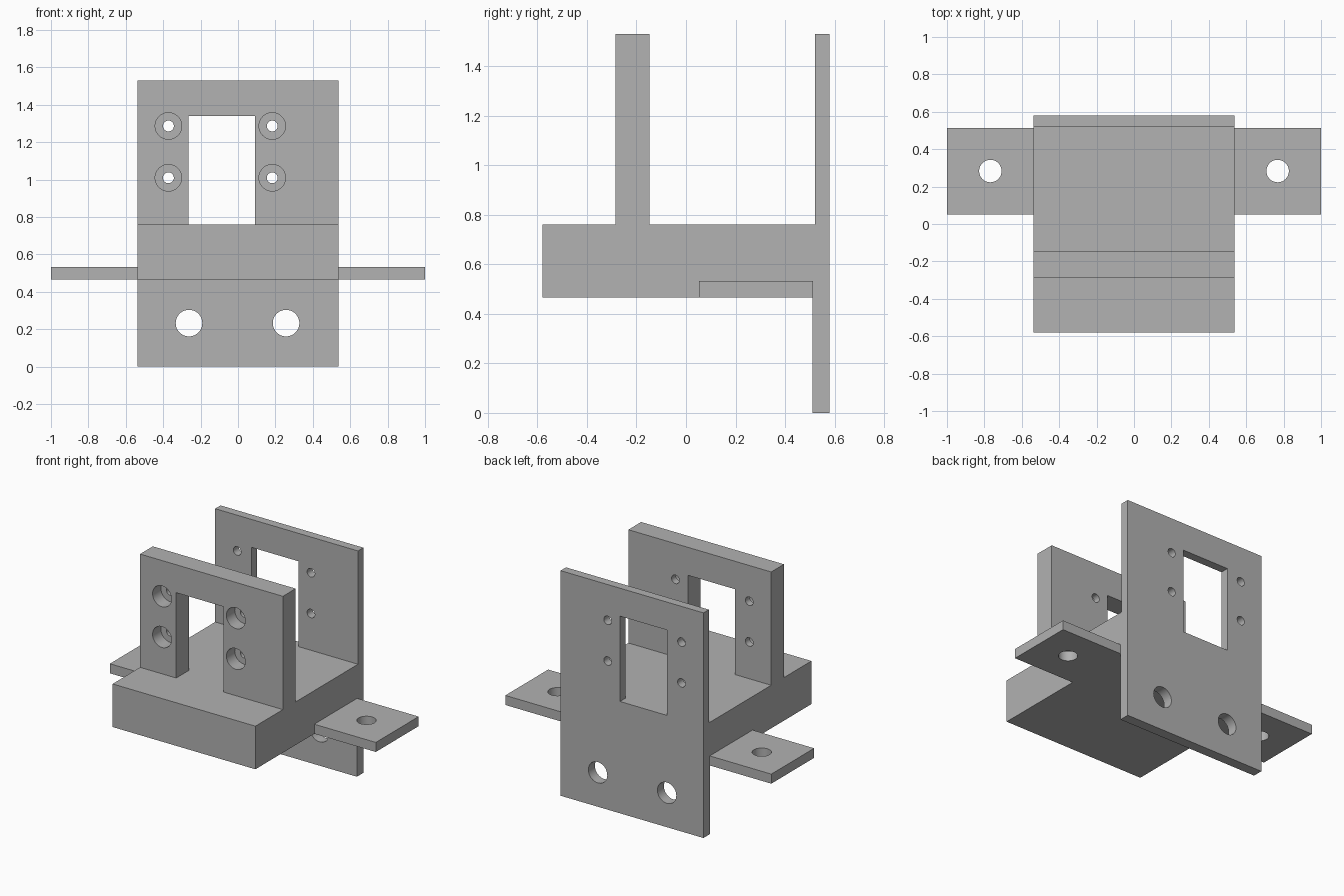
import bpy
import math

default_cube = bpy.data.objects.get("Cube")
if default_cube:
    bpy.data.objects.remove(default_cube, do_unlink=True)

# Single flat colour
grey = bpy.data.materials.new("light_grey")
grey.use_nodes = True
COLOUR = (0.445, 0.445, 0.445, 1)
grey.diffuse_color = COLOUR
grey.node_tree.nodes["Principled BSDF"].inputs["Base Color"].default_value = COLOUR


def finish(name):
    obj = bpy.context.object
    obj.name = obj.data.name = name
    obj.data.materials.append(grey)
    bpy.ops.object.transform_apply(location=True, rotation=True, scale=True)
    return obj


def box(name, x, y, z):
    """Box given by its (low, high) extent on each axis."""
    spans = (x, y, z)
    bpy.ops.mesh.primitive_cube_add(size=1, location=[sum(s) / 2 for s in spans])
    bpy.context.object.scale = [hi - lo for lo, hi in spans]
    return finish(name)


def rod(radius, centre, length, along_y=True):
    """Round cutter running along y or z."""
    turn = (math.pi / 2, 0, 0) if along_y else (0, 0, 0)
    bpy.ops.mesh.primitive_cylinder_add(vertices=48, radius=radius, depth=length,
                                        location=centre, rotation=turn)
    return finish("cutter")


def cut(target, cutters):
    """Subtract each cutter from the target, then discard it."""
    for cutter in cutters:
        cutter.hide_render = True
        bpy.ops.object.select_all(action='DESELECT')
        target.select_set(True)
        bpy.context.view_layer.objects.active = target
        mod = target.modifiers.new("cut", 'BOOLEAN')
        mod.operation = 'DIFFERENCE'
        mod.solver = 'EXACT'
        mod.object = cutter
        bpy.ops.object.modifier_apply(modifier=mod.name)
        bpy.data.objects.remove(cutter, do_unlink=True)
    bpy.ops.object.shade_smooth_by_angle(angle=math.radians(30))


# Main dimensions
WIDTH = (-0.537, 0.537)
FLOOR, TOP, UNDER = 0.76, 1.53, 0.467
FRONT, BACK = -0.58, 0.58
WALL = (-0.285, -0.148)
SCREWS = [(x, z) for x in (-0.372, 0.183) for z in (1.01, 1.287)]
BORE_DEPTH = 0.09


def window(y):
    return box("cutter", (-0.265, 0.09), (y - 0.2, y + 0.2), (FLOOR - 0.1, 1.34))


# Base block
box("base_block", WIDTH, (FRONT, BACK), (UNDER, FLOOR))

# Front wall: open window, screw holes with counterbores on the front
front_wall = box("front_wall", WIDTH, WALL, (FLOOR, TOP))
cut(front_wall, [window(WALL[0])]
    + [rod(0.071, (x, WALL[0], z), 2 * BORE_DEPTH) for x, z in SCREWS]
    + [rod(0.029, (x, WALL[1], z), 0.4) for x, z in SCREWS])

# Upper rear plate: same window and plain screw holes
rear_plate = box("rear_plate_upper", WIDTH, (0.522, BACK), (FLOOR, TOP))
cut(rear_plate, [window(BACK)] + [rod(0.029, (x, BACK, z), 0.4) for x, z in SCREWS])

# Lower rear plate: two mounting holes
lower_plate = box("rear_plate_lower", WIDTH, (0.51, BACK), (0, UNDER))
cut(lower_plate, [rod(0.071, (x, BACK, 0.233), 0.4) for x in (-0.262, 0.257)])

# Side tabs, each with one vertical hole
for side, name in ((1, "left_tab"), (-1, "right_tab")):
    ends = sorted((side * WIDTH[1], side))
    tab = box(name, ends, (0.052, 0.512), (UNDER, 0.532))
    cut(tab, [rod(0.06, (side * 0.768, 0.283, 0.5), 0.4, along_y=False)])
